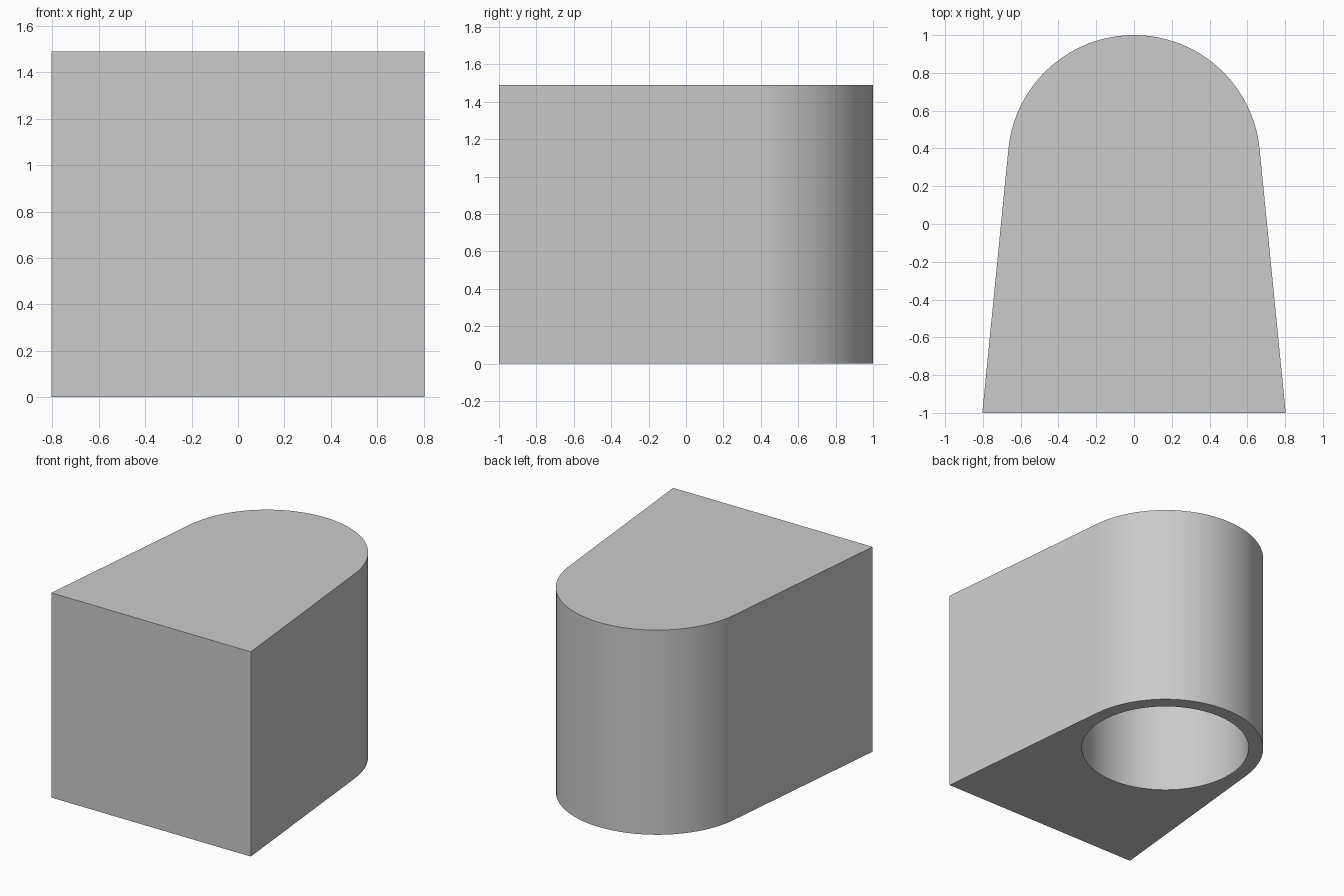
import bpy
import bmesh
from math import atan2, acos, hypot, cos, sin, pi

cube = bpy.data.objects.get("Cube")
if cube:
    bpy.data.objects.remove(cube, do_unlink=True)

HEIGHT = 1.49
HALF_FRONT = 0.803          # half width of the flat front
ROUND_R = 0.668             # radius of the rounded back
ROUND_Y = 1 - ROUND_R       # shared centre of round and bore
BORE_R = 0.569
ROOF = ROUND_R - BORE_R     # closed top above the bore
SEGMENTS = 64

grey = bpy.data.materials.new("plain grey")
grey.use_nodes = True
colour = (0.6, 0.6, 0.6, 1)
grey.diffuse_color = colour
grey.node_tree.nodes["Principled BSDF"].inputs["Base Color"].default_value = colour


def arc(radius, start, end, steps):
    return [(radius * cos(start + (end - start) * i / steps),
             ROUND_Y + radius * sin(start + (end - start) * i / steps))
            for i in range(steps + 1)]


def prism(name, outline, bottom, top):
    """Extrude a counter-clockwise outline straight up."""
    bm = bmesh.new()
    face = bm.faces.new([bm.verts.new((x, y, bottom)) for x, y in outline])
    new = bmesh.ops.extrude_face_region(bm, geom=[face])["geom"]
    verts = [v for v in new if isinstance(v, bmesh.types.BMVert)]
    bmesh.ops.translate(bm, verts=verts, vec=(0, 0, top - bottom))
    bmesh.ops.recalc_face_normals(bm, faces=bm.faces)
    mesh = bpy.data.meshes.new(name)
    bm.to_mesh(mesh)
    bm.free()
    mesh.materials.append(grey)
    obj = bpy.data.objects.new(name, mesh)
    bpy.context.collection.objects.link(obj)
    return obj


# Housing: flat front, sides tapering tangentially into the rounded back
drop = 1 + ROUND_Y
tangent = atan2(-drop, HALF_FRONT) + acos(ROUND_R / hypot(drop, HALF_FRONT))
outline = [(-HALF_FRONT, -1), (HALF_FRONT, -1)]
outline += arc(ROUND_R, tangent, pi - tangent, SEGMENTS)
housing = prism("housing", outline, 0, HEIGHT)

# Blind bore, open at the underside
bore = prism("bore_cutter", arc(BORE_R, 0, 2 * pi, SEGMENTS)[:-1],
             -0.2, HEIGHT - ROOF)
bore.hide_render = True
cut = housing.modifiers.new("bore", "BOOLEAN")
cut.operation = "DIFFERENCE"
cut.solver = "EXACT"
cut.object = bore

bpy.ops.object.select_all(action="DESELECT")
housing.select_set(True)
bpy.context.view_layer.objects.active = housing
bpy.ops.object.modifier_apply(modifier=cut.name)
bpy.data.objects.remove(bore, do_unlink=True)

# Smooth curved walls, sharp rims and corners
bpy.ops.object.shade_smooth_by_angle(angle=pi / 6)
